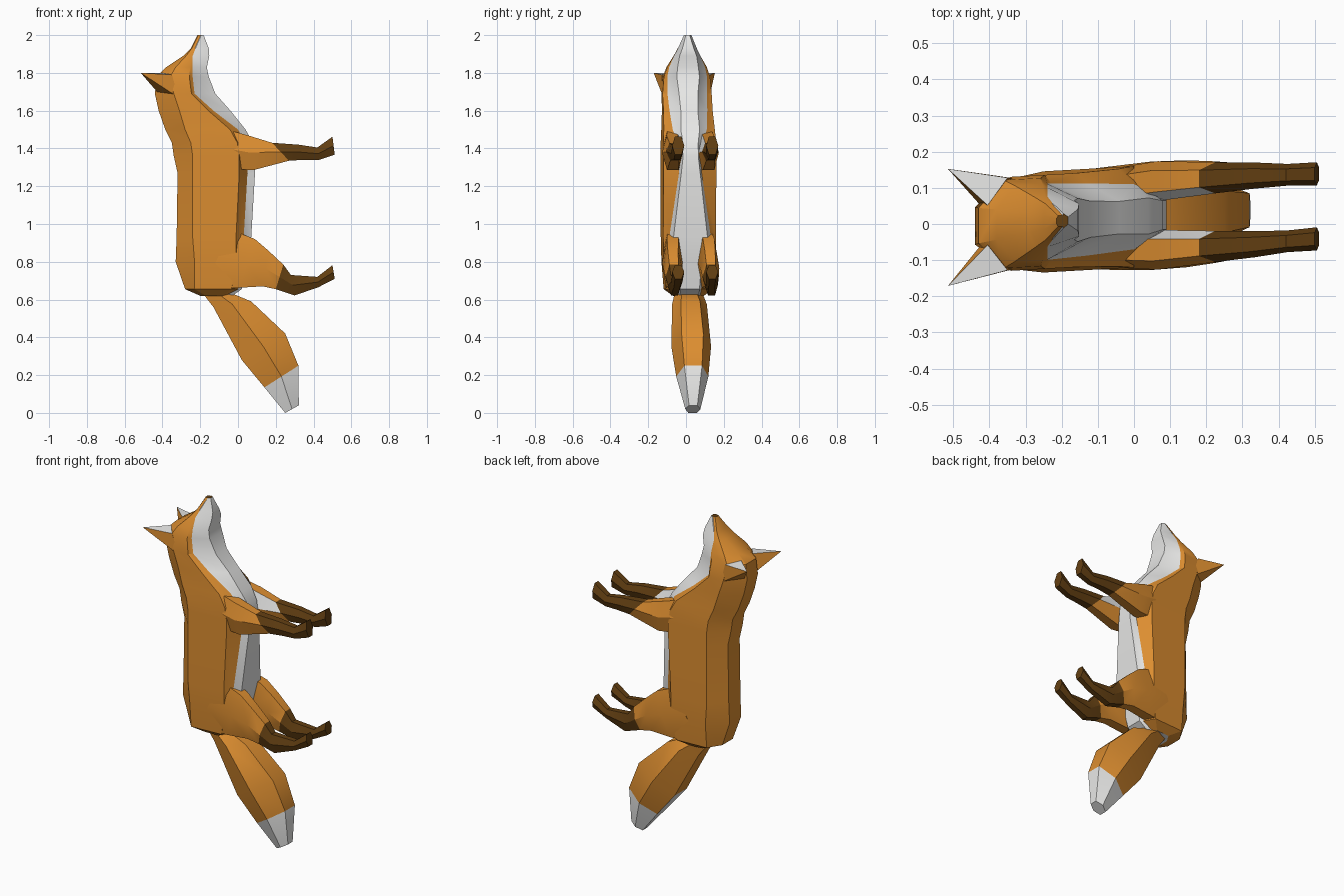
import bpy, bmesh, math

cube = bpy.data.objects.get("Cube")
if cube:
    bpy.data.objects.remove(cube, do_unlink=True)


def material(name, rgb):
    m = bpy.data.materials.new(name)
    m.use_nodes = True
    m.diffuse_color = (*rgb, 1)
    m.node_tree.nodes["Principled BSDF"].inputs["Base Color"].default_value = (*rgb, 1)
    return m


MATS = [material("orange_fur", (0.72, 0.27, 0.03)),
        material("white_fur", (0.8, 0.8, 0.79)),
        material("dark_brown_fur", (0.125, 0.05, 0.006))]
ORANGE, WHITE, BROWN = 0, 1, 2


def finish(name, bm):
    """Turn the whole animal slightly about z, then make a shaded object."""
    for v in bm.verts:
        v.co.y += 0.02 + 0.057 * v.co.x
    bmesh.ops.recalc_face_normals(bm, faces=bm.faces)
    me = bpy.data.meshes.new(name)
    bm.to_mesh(me)
    bm.free()
    for m in MATS:
        me.materials.append(m)
    ob = bpy.data.objects.new(name, me)
    bpy.context.collection.objects.link(ob)
    bpy.ops.object.select_all(action='DESELECT')
    ob.select_set(True)
    bpy.context.view_layer.objects.active = ob
    bpy.ops.object.shade_smooth_by_angle(angle=math.radians(28))


def loft(name, rings, colour, caps):
    """Skin closed rings; colour(segment, side) gives each face its material."""
    bm = bmesh.new()
    vs = [[bm.verts.new(p) for p in ring] for ring in rings]
    n = len(vs[0])
    for i in range(len(vs) - 1):
        for j in range(n):
            k = (j + 1) % n
            f = bm.faces.new((vs[i][j], vs[i][k], vs[i + 1][k], vs[i + 1][j]))
            f.material_index = colour(i, j)
    for ring, c in zip((vs[0], vs[-1]), caps):
        bm.faces.new(ring).material_index = c
    finish(name, bm)


def hexagon(top, bottom, yc, hw, side=1):
    """Six-sided limb section between a top and a bottom point (x, z)."""
    (xt, zt), (xb, zb) = top, bottom
    xm, zm = (xt + xb) / 2, (zt + zb) / 2
    pts = [(xt, -0.55, zt), (xt, 0.55, zt), (xm, 1, zm),
           (xb, 0.55, zb), (xb, -0.55, zb), (xm, -1, zm)]
    return [(x, side * (yc + k * hw), z) for x, k, z in pts]


# Body and head: z, back x, flank x, belly edge x, belly x, half widths of
# flank, belly edge and belly
BODY = [
    (0.62, -0.20, -0.17, -0.07, -0.03, 0.08, 0.06, 0.05),
    (0.655, -0.28, -0.23, 0.00, 0.02, 0.125, 0.06, 0.05),
    (0.80, -0.33, -0.23, 0.03, 0.05, 0.137, 0.08, 0.06),
    (0.93, -0.325, -0.24, 0.03, 0.07, 0.14, 0.11, 0.09),
    (1.27, -0.32, -0.24, 0.05, 0.09, 0.14, 0.06, 0.05),
    (1.36, -0.34, -0.24, 0.05, 0.09, 0.14, 0.06, 0.04),
    (1.43, -0.35, -0.25, 0.04, 0.08, 0.14, 0.07, 0.04),
    (1.50, -0.385, -0.28, 0.00, 0.04, 0.135, 0.09, 0.05),
    (1.60, -0.42, -0.31, -0.13, -0.04, 0.13, 0.10, 0.045),
    (1.69, -0.44, -0.34, -0.23, -0.12, 0.13, 0.105, 0.05),
    (1.78, -0.43, -0.36, -0.24, -0.155, 0.122, 0.105, 0.06),
    (1.83, -0.38, -0.33, -0.24, -0.165, 0.105, 0.095, 0.055),
    (1.89, -0.29, -0.275, -0.24, -0.152, 0.07, 0.07, 0.045),
    (1.93, -0.25, -0.245, -0.225, -0.155, 0.05, 0.05, 0.03),
    (2.00, -0.215, -0.21, -0.195, -0.182, 0.015, 0.02, 0.01),
]


def body_ring(z, xb, x1, xm, xv, w, wm, wv):
    half = [(xb, 0.4 * w), (x1, w), (x1 + 0.85 * (xm - x1), w), (xm, wm), (xv, wv)]
    return [(x, y, z) for x, y in half] + [(x, -y, z) for x, y in reversed(half)]


def body_colour(i, j):
    if i == len(BODY) - 2:
        return WHITE if 2 <= j <= 6 else ORANGE
    return WHITE if 3 <= j <= 5 else ORANGE


loft("body_and_head", [body_ring(*r) for r in BODY], body_colour, (WHITE, BROWN))

# Legs: top point, bottom point, centre y, half width
FRONT = [((-0.06, 1.50), (0.00, 1.29), 0.085, 0.055),
         ((0.05, 1.47), (0.08, 1.285), 0.095, 0.055),
         ((0.18, 1.43), (0.27, 1.335), 0.095, 0.043),
         ((0.32, 1.42), (0.35, 1.34), 0.095, 0.036),
         ((0.42, 1.405), (0.43, 1.34), 0.092, 0.03),
         ((0.50, 1.462), (0.512, 1.367), 0.09, 0.032)]
HIND = [((-0.04, 0.97), (-0.18, 0.66), 0.085, 0.055),
        ((0.09, 0.92), (0.00, 0.662), 0.095, 0.055),
        ((0.16, 0.86), (0.13, 0.67), 0.098, 0.05),
        ((0.24, 0.785), (0.20, 0.655), 0.098, 0.043),
        ((0.28, 0.73), (0.30, 0.622), 0.098, 0.034),
        ((0.42, 0.72), (0.425, 0.665), 0.092, 0.029),
        ((0.50, 0.782), (0.512, 0.71), 0.09, 0.032)]


def front_colour(i, j):
    if i >= 2:
        return BROWN
    return WHITE if j == 5 else ORANGE


def hind_colour(i, j):
    return BROWN if i >= 3 else ORANGE


for label, side in (("left", 1), ("right", -1)):
    loft(f"{label}_front_leg", [hexagon(*r, side) for r in FRONT],
         front_colour, (ORANGE, BROWN))
    loft(f"{label}_hind_leg", [hexagon(*r, side) for r in HIND],
         hind_colour, (ORANGE, BROWN))

    # Pointed ear with a pale upper face
    bm = bmesh.new()
    tip, inner, outer, low_out, low_in = [
        bm.verts.new((x, side * y, z)) for x, y, z in
        ((-0.515, 0.162, 1.80), (-0.405, 0.055, 1.80), (-0.35, 0.128, 1.79),
         (-0.315, 0.122, 1.67), (-0.42, 0.05, 1.69))]
    bm.faces.new((tip, inner, outer)).material_index = WHITE
    for a, b in ((outer, low_out), (low_out, low_in), (low_in, inner)):
        bm.faces.new((tip, a, b))
    bm.faces.new((inner, low_in, low_out, outer))
    finish(f"{label}_ear", bm)

# Bushy tail with a pale tip
TAIL = [((-0.05, 0.64), (-0.20, 0.65), 0, 0.07),
        ((0.07, 0.59), (-0.13, 0.56), 0, 0.092),
        ((0.25, 0.42), (0.02, 0.28), 0, 0.105),
        ((0.32, 0.25), (0.14, 0.135), 0, 0.085),
        ((0.322, 0.04), (0.25, 0.0), 0, 0.04)]


def tail_colour(i, j):
    return WHITE if i == 3 or (i == 2 and j == 3) else ORANGE


loft("tail", [hexagon(*r) for r in TAIL], tail_colour, (ORANGE, WHITE))
